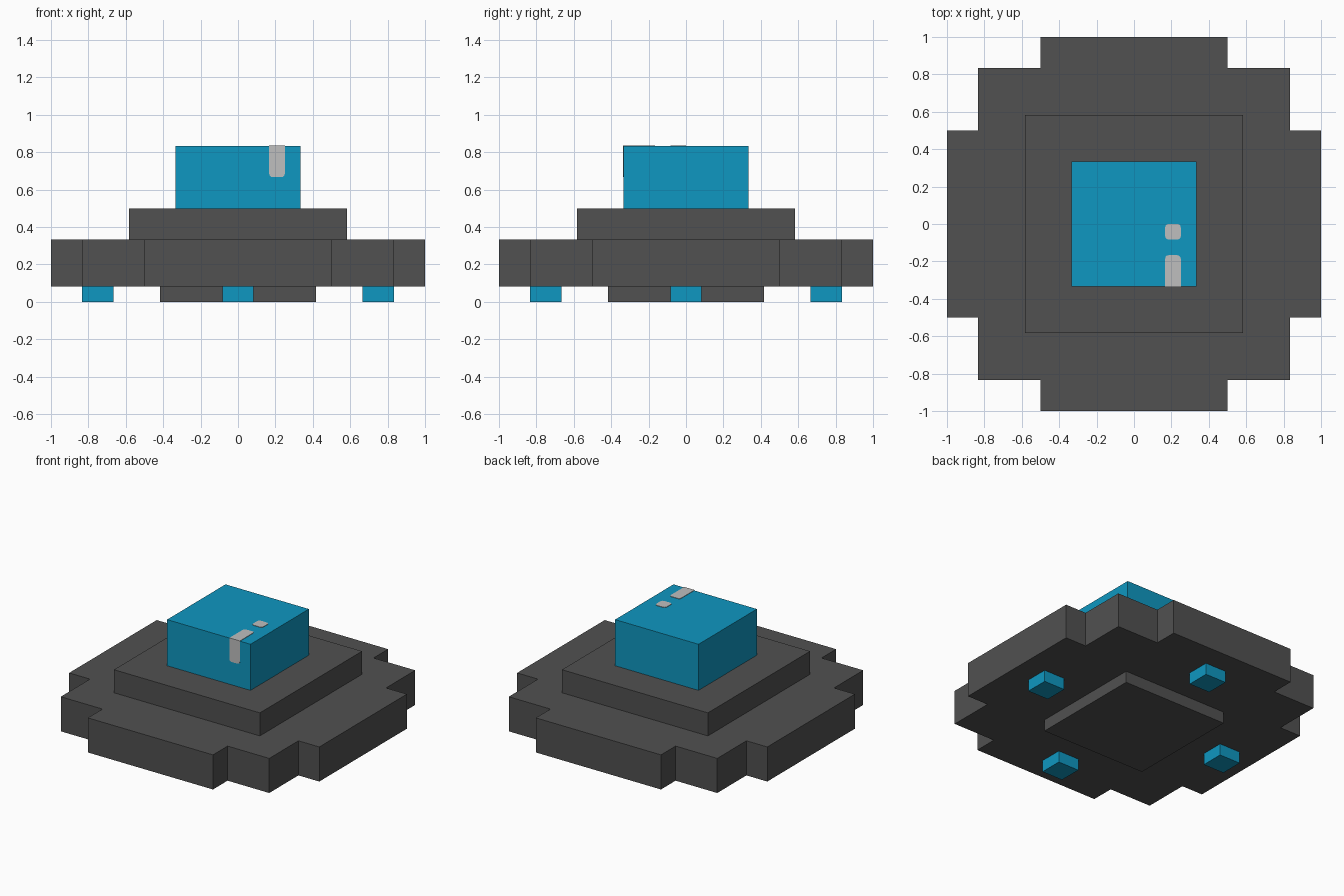
import bpy
import bmesh
import math
from mathutils import Matrix

if "Cube" in bpy.data.objects:
    bpy.data.objects.remove(bpy.data.objects["Cube"], do_unlink=True)

U = 1 / 12      # module that all the sizes are multiples of
T = 0.003       # thickness of the painted marks


def material(name, color):
    mat = bpy.data.materials.new(name)
    mat.use_nodes = True
    mat.diffuse_color = color
    mat.node_tree.nodes["Principled BSDF"].inputs["Base Color"].default_value = color
    return mat


GREY = material("dark grey", (0.082, 0.082, 0.082, 1))
BLUE = material("bright blue", (0.0048, 0.31, 0.533, 1))
PALE = material("pale grey", (0.521, 0.521, 0.521, 1))


def prism(name, outline, z0, z1, mat, matrix=None):
    """Extrude a counter-clockwise xy outline from z0 up to z1."""
    bm = bmesh.new()
    base = bm.faces.new([bm.verts.new((x, y, z0)) for x, y in outline])
    top = bmesh.ops.extrude_face_region(bm, geom=[base], use_keep_orig=True)
    verts = [g for g in top["geom"] if isinstance(g, bmesh.types.BMVert)]
    bmesh.ops.translate(bm, verts=verts, vec=(0, 0, z1 - z0))
    if matrix:
        bm.transform(matrix)
    bmesh.ops.recalc_face_normals(bm, faces=bm.faces)
    mesh = bpy.data.meshes.new(name)
    bm.to_mesh(mesh)
    bm.free()
    mesh.materials.append(mat)
    obj = bpy.data.objects.new(name, mesh)
    bpy.context.collection.objects.link(obj)
    return obj


def rect(x0, x1, y0, y1, low=0.0, high=0.0):
    """Rectangle outline with corner radii for its low-y and high-y ends."""
    pts = []
    corners = ((x1, y0, -1, -1, low), (x1, y1, -1, 1, high),
               (x0, y1, 1, 1, high), (x0, y0, 1, -1, low))
    for i, (x, y, sx, sy, r) in enumerate(corners):
        if r == 0:
            pts.append((x, y))
            continue
        cx, cy = x + sx * r, y - sy * r
        for k in range(4):
            a = math.radians(-90 + 90 * i + 30 * k)
            pts.append((cx + r * math.cos(a), cy + r * math.sin(a)))
    return pts


def square(half, cx=0.0, cy=0.0):
    return rect(cx - half, cx + half, cy - half, cy + half)


# Stepped platform: one corner repeated round the four quarters
outline = []
for q in range(4):
    c, s = ((1, 0), (0, 1), (-1, 0), (0, -1))[q]
    for x, y in ((12, 6), (10, 6), (10, 10), (6, 10), (6, 12)):
        outline.append(((x * c - y * s) * U, (x * s + y * c) * U))
prism("platform", outline, U, 4 * U, GREY)

# Tier, top block and underside plate
prism("upper_tier", square(7 * U), 4 * U, 6 * U, GREY)
prism("top_block", square(4 * U), 6 * U, 10 * U, BLUE)
prism("underside_plate", square(5 * U), 0, U, GREY)

# Small feet on the four sides
for side, x, y in (("front", 0, -9), ("back", 0, 9), ("left", 9, 0), ("right", -9, 0)):
    prism(side + "_foot", square(U, x * U, y * U), 0, U, BLUE)

# Pale shine marks: a strip folded over the front edge and a dot behind it
R = 0.018
prism("shine_strip_top", rect(2 * U, 3 * U, -4 * U - T, -2 * U, high=R),
      10 * U, 10 * U + T, PALE)
prism("shine_strip_front", rect(2 * U, 3 * U, 8 * U, 10 * U, low=R),
      4 * U, 4 * U + T, PALE, Matrix.Rotation(math.pi / 2, 4, "X"))
prism("shine_dot", rect(2 * U, 3 * U, -U, 0, low=R, high=R),
      10 * U, 10 * U + T, PALE)
